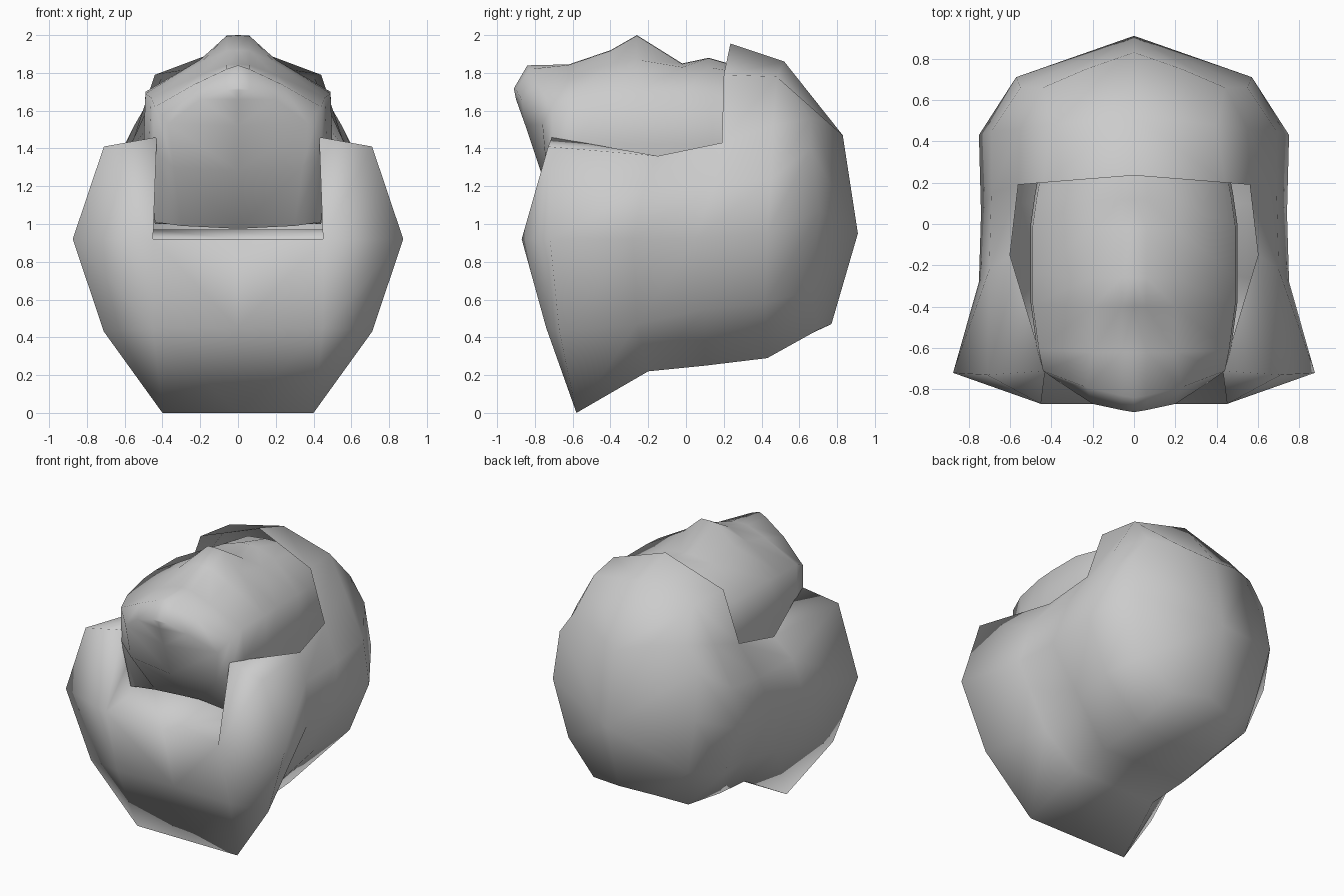
import bpy, bmesh, math
from mathutils import Vector

if "Cube" in bpy.data.objects:
    bpy.data.objects.remove(bpy.data.objects["Cube"], do_unlink=True)

grey = bpy.data.materials.new("plain_grey")
grey.use_nodes = True
grey.diffuse_color = (0.6, 0.6, 0.6, 1)
grey.node_tree.nodes["Principled BSDF"].inputs["Base Color"].default_value = (0.6, 0.6, 0.6, 1)


def build_half(name, strips, centre, smooth_angle):
    """Skin neighbouring sections with quads, then mirror across x = 0."""
    bm = bmesh.new()
    for strip in strips:
        rows = [[bm.verts.new(p) for p in section] for section in strip]
        for a, b in zip(rows, rows[1:]):
            for i in range(min(len(a), len(b)) - 1):
                bm.faces.new((a[i], a[i + 1], b[i + 1], b[i]))
    bmesh.ops.remove_doubles(bm, verts=bm.verts[:], dist=0.001)
    bmesh.ops.dissolve_degenerate(bm, edges=bm.edges[:], dist=0.001)
    bmesh.ops.recalc_face_normals(bm, faces=bm.faces[:])
    outward = sum(f.normal.dot(f.calc_center_median() - Vector(centre)) for f in bm.faces)
    if outward < 0:
        bmesh.ops.reverse_faces(bm, faces=bm.faces[:])
    mesh = bpy.data.meshes.new(name)
    bm.to_mesh(mesh)
    bm.free()
    mesh.materials.append(grey)
    obj = bpy.data.objects.new(name, mesh)
    bpy.context.collection.objects.link(obj)
    mirror = obj.modifiers.new("mirror", 'MIRROR')
    mirror.use_clip = True
    bpy.ops.object.select_all(action='DESELECT')
    obj.select_set(True)
    bpy.context.view_layer.objects.active = obj
    bpy.ops.object.modifier_apply(modifier="mirror")
    bpy.ops.object.shade_smooth_by_angle(angle=math.radians(smooth_angle))


# Helmet sections, each running from the underside up the flank
chin = [(0, -.58, 0), (.4, -.58, 0), (.71, -.67, .43),
        (.875, -.72, .92), (.71, -.73, 1.41), (.43, -.71, 1.46)]
waist = [(0, -.2, .22), (.33, -.2, .22), (.54, -.26, .47),
         (.75, -.28, .92), (.7, -.22, 1.2), (.6, -.15, 1.36)]
hood_edge = [(0, .1, .25), (.34, .1, .25), (.55, .1, .55), (.74, .05, .92),
             (.69, .15, 1.2), (.56, .19, 1.43), (.44, .2, 1.79), (0, .235, 1.955)]
dome = [(0, .38, .29), (.32, .43, .29), (.6, .42, .58), (.75, .43, .95),
        (.69, .45, 1.24), (.55, .46, 1.52), (.4, .48, 1.78), (0, .52, 1.86)]
back = [(0, .77, .47), (.25, .7, .44), (.48, .66, .65), (.57, .71, 1.07),
        (.55, .66, 1.4), (.44, .66, 1.56), (.23, .75, 1.54), (0, .83, 1.47)]
back_point = [(0, .91, .95)] * len(back)

# Front plate with the ledge under the face, and the cheek pillars beside it
rim = (.45, -.87, .92)
ledge_corner = (.45, -.35, .97)
front_plate = [[(0, -.58, 0), (0, -.73, .45), (0, -.87, .92), (0, -.35, .97)],
               [chin[1], (.45, -.74, .45), rim, ledge_corner],
               [chin[1], chin[2], chin[3]]]
pillar = [[rim, rim, chin[5]], [chin[3], chin[4], chin[5]]]
pillar_wall = [[rim, ledge_corner], [chin[5], (.46, -.4, 1.38)]]
build_half("helmet", [[chin, waist, hood_edge, dome, back, back_point],
                      front_plate, pillar, pillar_wall], (0, 0, .9), 130)


# Head inside the helmet: crown height, ridge height and side width along y
def head_section(y, crown, ridge, side_x, side):
    return [(0, y, crown), (.06, y, crown - .003), (.2, y, ridge), (side_x, y + .01, side),
            (side_x + .01, y + .02, 1.42), (side_x - .05, y + .04, 1.0)]


crown_sections = [head_section(*s) for s in (
    (.4, 1.8, 1.78, .42, 1.6),
    (.12, 1.88, 1.83, .47, 1.68),
    (-.02, 1.85, 1.83, .49, 1.7),
    (-.26, 2.0, 1.87, .49, 1.7),
    (-.4, 1.92, 1.85, .49, 1.69),
    (-.62, 1.845, 1.79, .46, 1.67))]
brow = [(0, -.84, 1.84), (.06, -.83, 1.82), (.23, -.79, 1.74), (.44, -.71, 1.62),
        (.44, -.71, 1.38), (.44, -.6, 1.01)]
muzzle = [(0, -.91, 1.72), (.06, -.9, 1.71), (.2, -.87, 1.66), (.37, -.76, 1.53),
          (.34, -.74, 1.3), (.3, -.52, .99)]
midline = [(0, -.91, 1.72), (0, -.91, 1.71), (0, -.9, 1.66), (0, -.85, 1.52),
           (0, -.77, 1.28), (0, -.45, .975)]
build_half("head", [crown_sections + [brow, muzzle, midline]], (0, -.2, 1.3), 100)
